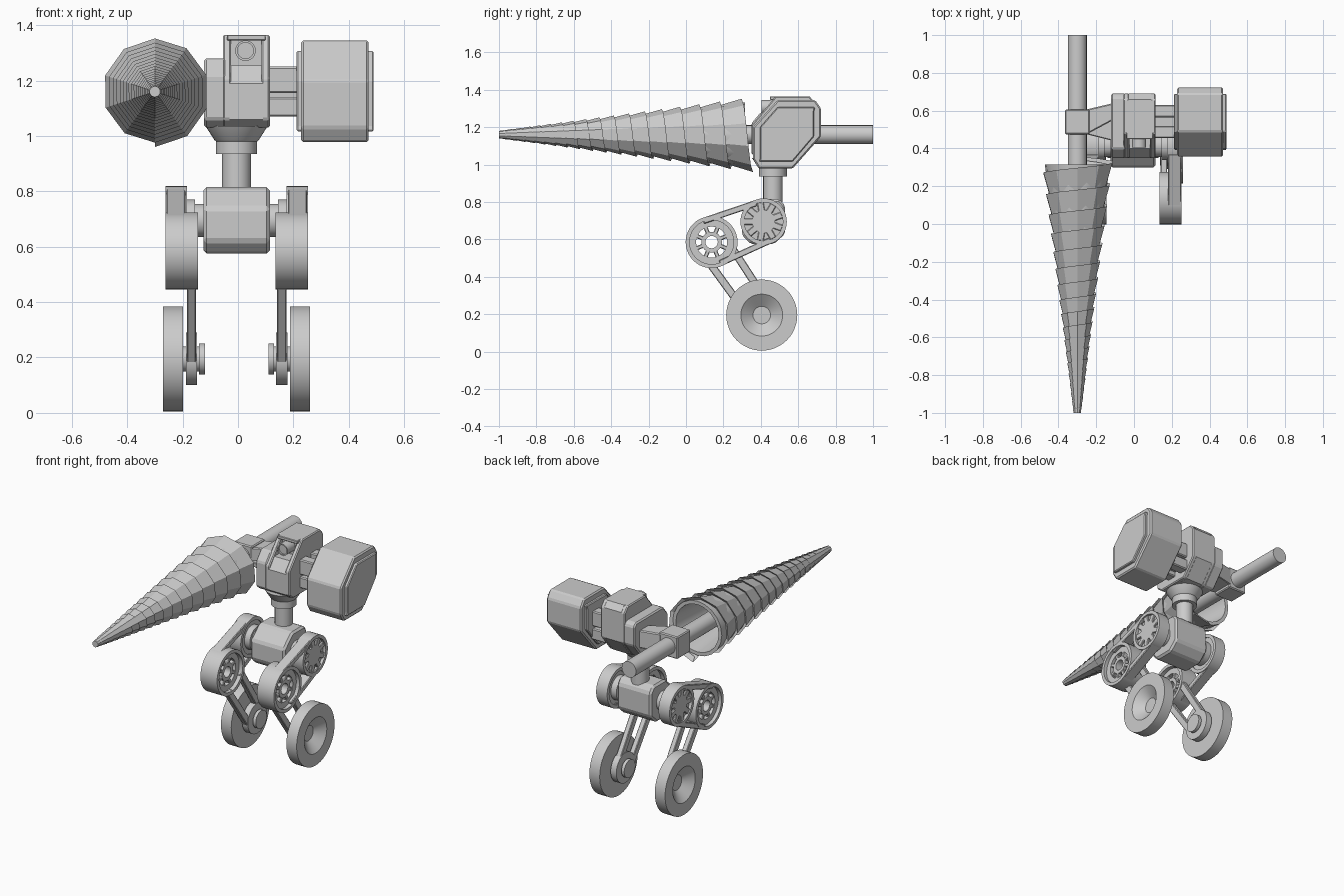
import bpy, bmesh, math
from mathutils import Vector

if "Cube" in bpy.data.objects:
    bpy.data.objects.remove(bpy.data.objects["Cube"])

CX = -0.005  # plane of symmetry of the legs


def finish(bm, name, smooth=False):
    bmesh.ops.recalc_face_normals(bm, faces=bm.faces)
    me = bpy.data.meshes.new(name)
    bm.to_mesh(me)
    bm.free()
    ob = bpy.data.objects.new(name, me)
    bpy.context.collection.objects.link(ob)
    if smooth:
        bpy.ops.object.select_all(action='DESELECT')
        ob.select_set(True)
        bpy.context.view_layer.objects.active = ob
        bpy.ops.object.shade_smooth_by_angle(angle=math.radians(35))
    return ob


def prism(name, pts, a, b, bevel=0.008, axis='x'):
    """Extrude a (y,z) outline along x, or an (x,y) outline along z."""
    a, b = min(a, b), max(a, b)
    place = (lambda p, h: (h, p[0], p[1])) if axis == 'x' else (lambda p, h: (p[0], p[1], h))
    bm = bmesh.new()
    lo = [bm.verts.new(place(p, a)) for p in pts]
    hi = [bm.verts.new(place(p, b)) for p in pts]
    bm.faces.new(lo)
    bm.faces.new(hi)
    n = len(pts)
    for i in range(n):
        j = (i + 1) % n
        bm.faces.new((lo[i], lo[j], hi[j], hi[i]))
    bmesh.ops.recalc_face_normals(bm, faces=bm.faces)
    if bevel:
        bmesh.ops.bevel(bm, geom=bm.edges[:], offset=bevel, segments=1, affect='EDGES')
    return finish(bm, name)


def box(name, x0, x1, y0, y1, z0, z1, bevel=0.006):
    return prism(name, [(y0, z0), (y1, z0), (y1, z1), (y0, z1)], x0, x1, bevel)


def bar(name, p, q, width, x0, x1):
    p, q = Vector(p), Vector(q)
    d = (q - p).normalized()
    n = Vector((-d.y, d.x)) * width / 2
    return prism(name, [p + n, q + n, q - n, p - n], x0, x1, 0.004)


def lathe(name, profile, center, axis, closed=False, seg=40):
    """Revolve (distance along axis, radius) points about an axis through center."""
    bm = bmesh.new()
    rings = []
    for h, r in profile:
        ring = []
        for i in range(seg):
            t = 2 * math.pi * i / seg
            c, s = r * math.cos(t), r * math.sin(t)
            v = {'x': (h, c, s), 'y': (s, h, c), 'z': (c, s, h)}[axis]
            ring.append(bm.verts.new(Vector(v) + Vector(center)))
        rings.append(ring)
    pairs = list(zip(rings, rings[1:])) + ([(rings[-1], rings[0])] if closed else [])
    for a, b in pairs:
        for i in range(seg):
            j = (i + 1) % seg
            bm.faces.new((a[i], a[j], b[j], b[i]))
    if not closed:
        bm.faces.new(rings[0])
        bm.faces.new(rings[-1])
    return finish(bm, name, True)


def tube(name, h0, h1, r0, r1, center, axis='x'):
    return lathe(name, [(h0, r0), (h0, r1), (h1, r1), (h1, r0)], center, axis, True)


def rod(name, h0, h1, r, center, axis='x'):
    return lathe(name, [(h0, r), (h1, r)], center, axis)


# Drill: one helical sawtooth sheet whose pitch and radius grow to the back
DX, DZ, SIDES, TURNS = -0.30, 1.16, 10, 18
bm = bmesh.new()
inner, outer = [], []
for i in range(SIDES * TURNS + 1):
    u = i / (SIDES * TURNS)
    y = -1 + 0.67 * (3 ** u - 1)
    pitch = 0.67 * math.log(3) / TURNS * 3 ** u
    r = 0.022 + 0.178 * (y + 1) / 1.34
    a = 2 * math.pi * i / SIDES + math.pi
    for lst, rad, yy in ((inner, r * 0.86, y), (outer, r, y + 0.15 * pitch)):
        lst.append(bm.verts.new((DX + rad * math.sin(a), yy, DZ + rad * math.cos(a))))
for i in range(SIDES * TURNS):
    bm.faces.new((outer[i], outer[i + 1], inner[i + 1], inner[i]))
    k = i + SIDES
    if k < SIDES * TURNS:
        bm.faces.new((inner[i], inner[i + 1], outer[k + 1], outer[k]))
finish(bm, "drill_thread")
lathe("drill_tip", [(-1, 0.02), (-0.94, 0.026)], (DX, 0, DZ), 'y', seg=10)
lathe("drill_shell", [(-0.75, 0.035), (0.316, 0.172), (0.316, 0.15), (-0.6, 0.045)],
      (DX, 0, DZ), 'y', True, 20)
rod("drill_shaft", -0.6, 1.0, 0.05, (DX, 0, DZ), 'y')

# Clamp and arm carrying the shaft
box("shaft_clamp", -0.365, -0.235, 0.475, 0.607, 1.09, 1.23)
prism("clamp_arm", [(-0.25, 0.475), (-0.11, 0.55), (-0.11, 0.64), (-0.25, 0.607)],
      1.11, 1.22, 0.006, 'z')
prism("clamp_brace", [(-0.25, 0.475), (-0.11, 0.44), (-0.11, 0.64), (-0.25, 0.607)],
      1.11, 1.14, 0.004, 'z')

# Head: notched core between cheeks, lower shoulder on the drill side
rear = [(0.66, 1.365), (0.69, 1.33), (0.69, 1.14), (0.60, 1.03), (0.39, 1.03), (0.35, 1.06)]
prism("head_core", [(0.35, 1.19), (0.40, 1.255), (0.48, 1.255), (0.48, 1.35)] + rear,
      -0.03, 0.09, 0)
for name, x0, x1 in (("head_cheek_left", -0.055, -0.025), ("head_cheek_right", 0.085, 0.115)):
    prism(name, [(0.35, 1.21), (0.48, 1.365)] + rear, x0, x1, 0.006)
box("head_brow", -0.04, 0.10, 0.45, 0.66, 1.345, 1.365, 0.003)
prism("head_shoulder", [(0.35, 1.22), (0.40, 1.28), (0.67, 1.28), (0.69, 1.26)] + rear[2:],
      -0.122, -0.045)
tube("eye_ring", 0.405, 0.49, 0.029, 0.037, (0.027, 0, 1.308), 'y')
rod("eye_lens", 0.415, 0.49, 0.03, (0.027, 0, 1.308), 'y')

# Side pod with outer and inner plates, plus its connecting rails
def pod_outline(m):
    return [(0.358 + m, 1.20), (0.49, 1.345 - m), (0.69, 1.345 - m), (0.722 - m, 1.30 - m / 2),
            (0.722 - m, 1.15), (0.57, 0.978 + m), (0.39, 0.978 + m), (0.358 + m, 1.03)]


prism("pod_body", pod_outline(0), 0.228, 0.472, 0.008)
prism("pod_outer_plate", pod_outline(0.038), 0.46, 0.49, 0.005)
prism("pod_inner_plate", pod_outline(0.038), 0.212, 0.24, 0.005)
box("pod_rail_core", 0.10, 0.225, 0.49, 0.59, 1.10, 1.20)
for k, y0 in enumerate((0.455, 0.565)):
    for j, (z0, z1) in enumerate(((1.07, 1.14), (1.155, 1.25))):
        box(f"pod_rail_{k}_{j}", 0.10, 0.225, y0, y0 + 0.065, z0, z1)

# Neck and hip block
lathe("neck_collar", [(0.935, 0.074), (0.98, 0.074), (0.985, 0.08), (1.035, 0.112)],
      (CX, 0.465, 0), 'z')
rod("neck", 0.80, 0.95, 0.052, (CX, 0.465, 0), 'z')
prism("hip_block", [(0.30, 0.62), (0.345, 0.575), (0.47, 0.575), (0.53, 0.63), (0.53, 0.78),
                    (0.50, 0.815), (0.38, 0.815), (0.30, 0.74)], -0.125, 0.115, 0.012)

# Legs, mirrored about the centre plane
UP, KNEE, WHEEL = Vector((0.415, 0.695)), Vector((0.137, 0.585)), Vector((0.405, 0.195))


def spokes(name, c, n, r0, r1, width, x0, x1):
    for i in range(n):
        t = 2 * math.pi * (i + 0.5) / n
        d = Vector((math.cos(t), math.sin(t)))
        bar(f"{name}_{i}", c + d * r0, c + d * r1, width, x0, x1)


for side, s in (("left", -1), ("right", 1)):
    X = lambda d: CX + s * d
    at = lambda p: (0, p.x, p.y)
    # hip axle and upper pulley
    rod(f"hip_axle_{side}", X(0.11), X(0.16), 0.06, at(UP))
    rod(f"hip_hub_{side}", X(0.15), X(0.20), 0.075, at(UP))
    tube(f"upper_pulley_{side}", X(0.18), X(0.257), 0.103, 0.124, at(UP))
    rod(f"upper_disc_{side}", X(0.188), X(0.238), 0.107, at(UP))
    spokes(f"upper_rib_{side}", UP, 9, 0.05, 0.105, 0.035, X(0.232), X(0.25))
    rod(f"upper_boss_{side}", X(0.23), X(0.25), 0.062, at(UP))
    # lower pulley with open spokes
    tube(f"knee_pulley_{side}", X(0.14), X(0.257), 0.118, 0.139, at(KNEE))
    tube(f"knee_rim_{side}", X(0.165), X(0.235), 0.083, 0.12, at(KNEE))
    tube(f"knee_hub_{side}", X(0.165), X(0.235), 0.033, 0.055, at(KNEE))
    spokes(f"knee_spoke_{side}", KNEE, 8, 0.045, 0.09, 0.022, X(0.167), X(0.233))
    # links between the pulleys
    d = (KNEE - UP).normalized()
    n = Vector((d.y, -d.x))
    for k, sign in (("a", 1), ("b", -1)):
        bar(f"thigh_link_{k}_{side}", UP + n * sign * 0.107, KNEE + n * sign * 0.122, 0.033,
            X(0.185), X(0.254))
    # shin bars and wheel joint
    d = (WHEEL - KNEE).normalized()
    n = Vector((d.y, -d.x))
    for k, sign in (("a", 1), ("b", -1)):
        bar(f"shin_bar_{k}_{side}", KNEE + d * 0.10 + n * sign * 0.072,
            WHEEL + n * sign * 0.062, 0.042, X(0.146), X(0.18))
    rod(f"ankle_plate_{side}", X(0.143), X(0.183), 0.095, at(WHEEL))
    rod(f"ankle_cap_{side}", X(0.115), X(0.135), 0.056, at(WHEEL))
    rod(f"ankle_axle_{side}", X(0.13), X(0.215), 0.045, at(WHEEL))
    # wheel with a conical dish on the outside
    lathe(f"wheel_{side}", [(X(0.193), 0.19), (X(0.265), 0.19), (X(0.265), 0.112),
                            (X(0.215), 0.047)], at(WHEEL), 'x', seg=48)
